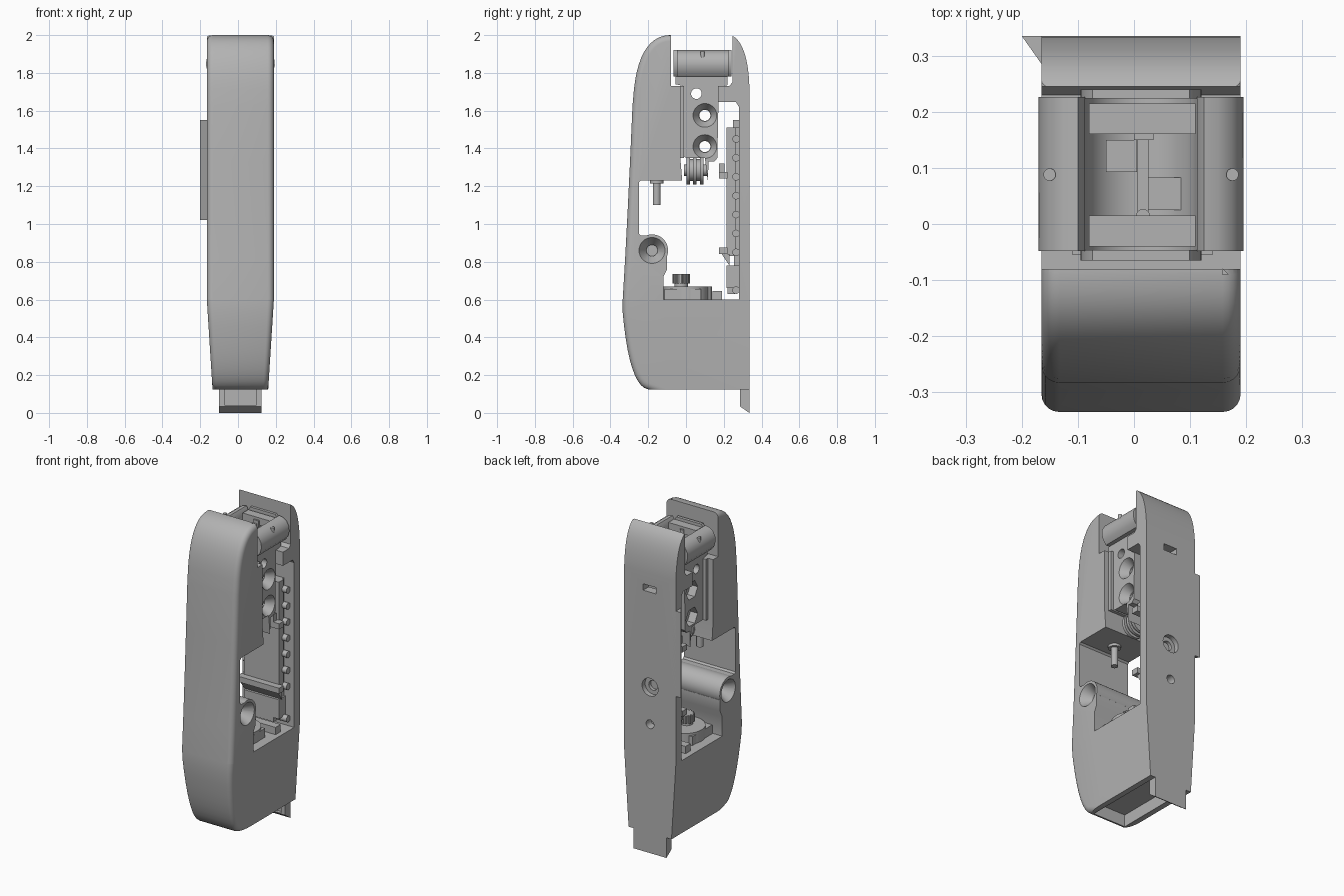
import bpy, bmesh, math
from mathutils import Vector

cube = bpy.data.objects.get("Cube")
if cube:
    bpy.data.objects.remove(cube, do_unlink=True)

grey = bpy.data.materials.new("plain_grey")
grey.use_nodes = True
GREY = (0.45, 0.45, 0.45, 1)
grey.diffuse_color = GREY
grey.node_tree.nodes["Principled BSDF"].inputs["Base Color"].default_value = GREY
MID = 0.0125  # middle of the body in x


def finish(name, bm):
    bmesh.ops.recalc_face_normals(bm, faces=bm.faces)
    mesh = bpy.data.meshes.new(name)
    bm.to_mesh(mesh)
    bm.free()
    mesh.materials.append(grey)
    ob = bpy.data.objects.new(name, mesh)
    bpy.context.collection.objects.link(ob)
    return ob


def prism_bm(points, lo, hi, axis="X"):
    """Extrude a 2D profile along an axis; remaining axes keep their order."""
    def place(p, t):
        return {"X": (t, p[0], p[1]), "Y": (p[0], t, p[1]), "Z": (p[0], p[1], t)}[axis]
    bm = bmesh.new()
    face = bm.faces.new([bm.verts.new(place(p, lo)) for p in points])
    out = bmesh.ops.extrude_face_region(bm, geom=[face])
    verts = [g for g in out["geom"] if isinstance(g, bmesh.types.BMVert)]
    bmesh.ops.translate(bm, verts=verts, vec=Vector(place((0, 0), hi - lo)))
    return bm


def prism(name, points, lo, hi, axis="X"):
    return finish(name, prism_bm(points, lo, hi, axis))


def box(name, x, y, z):
    return prism(name, [(y[0], z[0]), (y[1], z[0]), (y[1], z[1]), (y[0], z[1])], *x)


def rod(name, center, r, lo, hi, axis="X", r2=None, sides=32):
    """Round bar or cone centred on the two axes that are not its own."""
    ring = [(center[0] + r * math.cos(i * math.tau / sides),
             center[1] + r * math.sin(i * math.tau / sides)) for i in range(sides)]
    bm = prism_bm(ring, lo, hi, axis)
    if r2 is not None:
        k = "XYZ".index(axis)
        a, b = [i for i in range(3) if i != k]
        for v in bm.verts:
            if abs(v.co[k] - hi) < 1e-5:
                v.co[a] = center[0] + (v.co[a] - center[0]) * r2 / r
                v.co[b] = center[1] + (v.co[b] - center[1]) * r2 / r
    return finish(name, bm)


def cut(ob, *cutters):
    for c in cutters:
        m = ob.modifiers.new("cut", "BOOLEAN")
        m.operation, m.solver, m.object = "DIFFERENCE", "EXACT", c
        bpy.context.view_layer.objects.active = ob
        bpy.ops.object.modifier_apply(modifier=m.name)
        bpy.data.objects.remove(c, do_unlink=True)


def curve(p0, p1, p2, n=10):
    return [tuple((1 - t) ** 2 * a + 2 * t * (1 - t) * b + t * t * c
                  for a, b, c in zip(p0, p1, p2)) for t in (i / n for i in range(n + 1))]


# Housing: side profile with rounded front edges and a tapered foot
profile = [(0.335, 0.125)] + curve((-0.2, 0.125), (-0.3, 0.14), (-0.335, 0.53))
profile += curve((-0.335, 0.6), (-0.31, 1.0), (-0.283, 1.63), 4)
profile += curve((-0.28, 1.66), (-0.26, 1.99), (-0.09, 2.0), 12)
profile += curve((0.24, 2.0), (0.325, 1.96), (0.335, 1.74))
bm = prism_bm(profile, -0.165, 0.19)
front_edges = [e for e in bm.edges
               if abs(e.verts[0].co.x - e.verts[1].co.x) < 1e-5
               and max(v.co.y for v in e.verts) < 0.3
               and min(v.co.y for v in e.verts) < -0.05
               and max(v.co.z for v in e.verts) > 0.13]
bmesh.ops.bevel(bm, geom=front_edges, offset=0.032, segments=5, profile=0.5, affect="EDGES")
bmesh.ops.bisect_plane(bm, geom=bm.verts[:] + bm.edges[:] + bm.faces[:],
                       plane_co=(0, 0, 0.6), plane_no=(0, 0, 1))
for v in bm.verts:
    if v.co.z < 0.6:
        v.co.x = MID + (v.co.x - MID) * (1 - 0.17 * (0.6 - v.co.z) / 0.475)
housing = finish("housing", bm)

opening = [(-0.24, 1.23), (-0.25, 1.22), (-0.25, 0.95), (-0.24, 0.94), (-0.19, 0.94), (-0.1, 0.83),
           (-0.1, 0.76), (-0.12, 0.72), (-0.12, 0.6), (0.28, 0.6), (0.28, 1.62), (0.265, 1.645),
           (0.17, 1.645), (0.17, 1.73), (0.23, 1.73), (0.245, 1.75), (0.245, 2.1),
           (-0.08, 2.1), (-0.08, 1.73), (-0.03, 1.73), (-0.03, 1.35), (-0.02, 1.23)]
cut(housing,
    prism("opening", opening, -0.4, 0.4),
    box("bottom_pocket", (-0.1, 0.125), (-0.2, 0.28), (0.05, 0.2)),
    box("upper_slot", (-0.03, 0.06), (0.27, 0.4), (1.62, 1.66)),
    box("lower_slot", (-0.06, 0.085), (0.25, 0.4), (0.15, 0.2)),
    rod("screw_hole", (MID, 1.03), 0.03, 0.2, 0.4, "Y"),
    rod("screw_seat", (MID, 1.03), 0.055, 0.305, 0.4, "Y"),
    rod("small_hole", (MID, 0.8), 0.027, 0.2, 0.4, "Y"),
    rod("boss_hole", (-0.18, 0.86), 0.074, -0.4, -0.1),
    rod("boss_hole", (-0.18, 0.86), 0.074, 0.12, 0.4))

# Foot tab with a slanted end and a recess in front
tab = prism("foot_tab", [(0.285, 0.21), (0.285, 0.035), (0.335, 0), (0.335, 0.21)], -0.1, 0.125)
cut(tab, box("tab_recess", (-0.07, 0.095), (0.2, 0.305), (0.04, 0.22)))

# Side fin along the back edge
prism("side_fin", [(-0.2, 0.335), (-0.14, 0.335), (-0.14, 0.25)], 1.02, 1.55, "Z")

# Pivot boss with countersunk ends
boss = rod("pivot_boss", (-0.18, 0.86), 0.085, -0.165, 0.19, sides=40)
cut(boss,
    rod("sink", (-0.18, 0.86), 0.07, 0.192, 0.13, r2=0.03),
    rod("sink", (-0.18, 0.86), 0.07, -0.167, -0.105, r2=0.03),
    rod("bore", (-0.18, 0.86), 0.03, 0.1, 0.15),
    rod("bore", (-0.18, 0.86), 0.03, -0.15, -0.08))
box("boss_slot", (0.09, 0.11), (-0.21, -0.15), (0.855, 0.865))

# Guide peg
rod("guide_peg", (MID, -0.155), 0.021, 1.1, 1.24, "Z")
rod("peg_collar", (MID, -0.155), 0.036, 1.215, 1.235, "Z")

# Central carrier block with screw seats
carrier_profile = [(-0.012, 1.36), (0.0, 1.35), (0.1, 1.35), (0.115, 1.23), (0.12, 1.33), (0.15, 1.33),
                   (0.166, 1.35), (0.172, 1.65), (0.172, 1.725), (0.22, 1.735), (0.22, 1.78),
                   (-0.055, 1.78), (-0.055, 1.74), (-0.012, 1.73)]
carrier = prism("carrier_block", carrier_profile, -0.11, 0.14)
cut(carrier, rod("pin_hole", (0.055, 1.69), 0.028, -0.3, 0.3))
for z in (1.41, 1.575):
    cut(carrier,
        rod("bore", (0.1, z), 0.029, -0.3, 0.3),
        rod("sink", (0.1, z), 0.064, 0.142, 0.09, r2=0.032),
        rod("nut_seat", (0.1, z), 0.058, -0.2, -0.06, sides=6))
box("carrier_rail", (-0.13, 0.16), (-0.036, -0.01), (1.35, 1.73))

# Ribbed roller below the carrier
for i, r in enumerate((0.075, 0.058, 0.075, 0.058, 0.075)):
    y = 0.002 + 0.018 * i
    rod("ribbed_roller", (MID, 1.285), r, y, y + 0.018, "Y")
for y in (0.0, 0.09):
    rod("roller_axle", (MID, 1.285), 0.03, y - 0.01, y + 0.02, "Y")

# Cutting head: curved cradle with wings, end rings and inner bars
arc = [(MID + 0.1 * math.cos(a), 1.9 + 0.1 * math.sin(a))
       for a in (math.pi * (1 + i / 16) for i in range(17))]
wing = [(0.125, 1.92), (0.15, 1.915), (0.175, 1.9), (0.192, 1.87), (0.195, 1.84), (0.185, 1.805),
        (0.165, 1.78)]
cradle = [(2 * MID - x, z) for x, z in reversed(wing)] + arc + wing
prism("head_cradle", cradle, -0.048, 0.226, "Y")
for lo, hi in ((-0.065, -0.046), (0.224, 0.24)):
    ring = rod("head_ring", (MID, 1.855), 0.108, lo, hi, "Y", sides=40)
    cut(ring, box("trim", (-1, 1), (-1, 1), (1.92, 2.2)),
        box("trim", (-1, 1), (-1, 1), (1.5, 1.78)))
for lo, hi in ((-0.04, 0.015), (0.16, 0.215)):
    box("head_bar", (-0.08, 0.11), (lo, hi), (1.86, 1.905))
for s in (-1, 1):
    rod("head_screw", (MID + s * 0.163, 0.088), 0.011, 1.87, 1.912, "Z", sides=20)
box("head_spring", (0.006, 0.026), (0.01, 0.165), (1.83, 1.87))
box("spring_hook", (0.0, 0.035), (0.15, 0.17), (1.85, 1.89))
rod("spring_pin", (0.016, 0.015), 0.012, 1.82, 1.89, "Z", sides=20)
box("head_tooth", (-0.05, 0.005), (0.093, 0.15), (1.79, 1.85))
box("head_tooth", (0.026, 0.085), (0.025, 0.083), (1.79, 1.83))

# Rack inside the back wall, with cross pins and catches
box("rack_strip", (-0.11, 0.13), (0.215, 0.262), (0.83, 1.51))
box("rack_foot", (-0.11, 0.13), (0.215, 0.282), (0.66, 0.78))
box("rack_base", (-0.06, 0.09), (0.22, 0.26), (0.63, 0.67))
box("rack_back", (-0.1, 0.12), (0.255, 0.285), (0.78, 1.51))
for i in range(9):
    if i != 1:
        rod("rack_pin", (0.265, 0.65 + 0.1 * i), 0.02, -0.14, 0.16, sides=16)
for z in (0.84, 1.24):
    box("rack_catch", (-0.13, 0.16), (0.175, 0.22), (z, z + 0.035))
box("catch_lip", (-0.1, 0.12), (0.175, 0.205), (1.27, 1.32))
prism("catch_gusset", [(0.19, 0.84), (0.23, 0.78), (0.23, 0.84)], -0.12, 0.14)

# Drive unit on the opening floor
rod("drive_base", (MID, 0.0), 0.12, 0.59, 0.67, "Z", sides=40)
box("drive_mount", (-0.1, 0.13), (-0.115, 0.08), (0.59, 0.655))
rod("drive_post", (MID, 0.105), 0.032, 0.59, 0.67, "Z")
rod("drive_shaft", (MID, -0.025), 0.036, 0.66, 0.735, "Z")
for i in range(12):
    a = i * math.tau / 12
    rod("shaft_tooth", (MID + 0.038 * math.cos(a), -0.025 + 0.038 * math.sin(a)),
        0.008, 0.685, 0.735, "Z", sides=8)
box("floor_stop", (-0.13, 0.16), (0.14, 0.19), (0.59, 0.645))

# Smooth rounded faces, keep hard edges
bpy.ops.object.select_all(action="DESELECT")
for ob in bpy.context.collection.objects:
    if ob.type == "MESH":
        ob.select_set(True)
        bpy.context.view_layer.objects.active = ob
bpy.ops.object.shade_smooth_by_angle(angle=math.radians(30))
